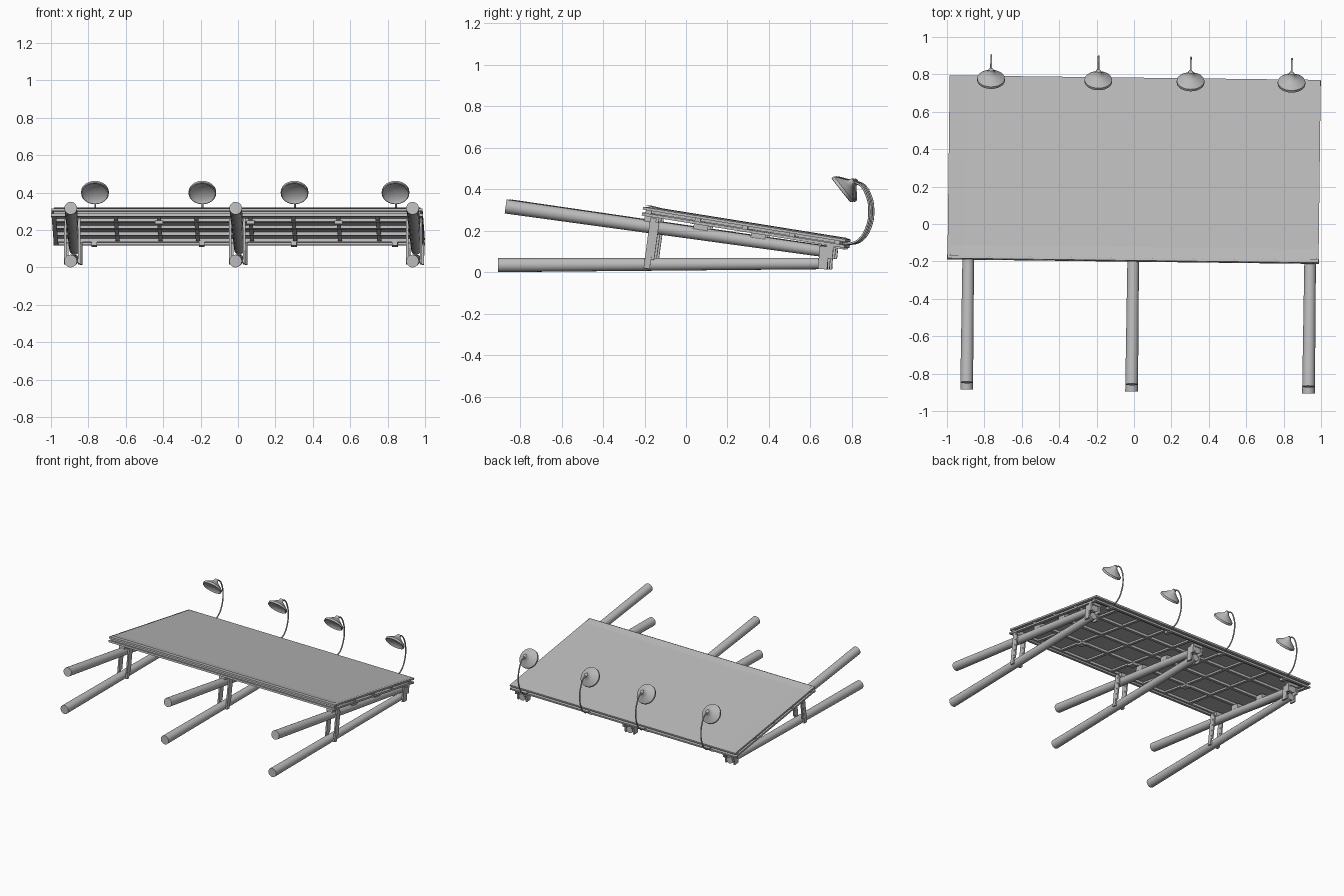
import bpy, bmesh, math
from mathutils import Matrix, Vector

if "Cube" in bpy.data.objects:
    bpy.data.objects.remove(bpy.data.objects["Cube"])

grey = bpy.data.materials.new("weathered grey")
grey.diffuse_color = (0.5, 0.5, 0.5, 1)
grey.use_nodes = True
grey.node_tree.nodes["Principled BSDF"].inputs["Base Color"].default_value = grey.diffuse_color
YAW = Matrix.Rotation(math.radians(-0.7), 4, 'Z')      # whole wreck lies slightly skewed
TILT = math.radians(-9.1)
PANEL = YAW @ Matrix.Translation((-0.003, -0.195, 0.315)) @ Matrix.Rotation(TILT, 4, 'X')
LENGTH, HALF = 0.99, 0.992


def finish(name, bm, matrix, smooth=False):
    bmesh.ops.recalc_face_normals(bm, faces=bm.faces)
    mesh = bpy.data.meshes.new(name)
    bm.to_mesh(mesh)
    bm.free()
    mesh.materials.append(grey)
    obj = bpy.data.objects.new(name, mesh)
    bpy.context.collection.objects.link(obj)
    obj.matrix_world = matrix
    if smooth:
        bpy.ops.object.select_all(action='DESELECT')
        obj.select_set(True)
        bpy.context.view_layer.objects.active = obj
        bpy.ops.object.shade_smooth_by_angle(angle=math.radians(40))
    return obj


def box(name, lo, hi, matrix=PANEL):
    lo, hi = Vector(lo), Vector(hi)
    bm = bmesh.new()
    bmesh.ops.create_cube(bm, size=1, matrix=Matrix.Translation((lo + hi) / 2)
                          @ Matrix.Diagonal((*(hi - lo), 1)))
    return finish(name, bm, matrix)


def along(a, b):
    """Frame whose z axis runs from a to b."""
    a, b = Vector(a), Vector(b)
    return YAW @ Matrix.Translation(a) @ (b - a).to_track_quat('Z', 'X').to_matrix().to_4x4(), (b - a).length


def pole(name, a, b, r1, r2):
    m, n = along(a, b)
    bm = bmesh.new()
    bmesh.ops.create_cone(bm, cap_ends=True, segments=20, radius1=r1, radius2=r2, depth=n,
                          matrix=Matrix.Translation((0, 0, n / 2)))
    finish(name, bm, m, True)


def bar(name, a, b, wx, wy):
    """Rectangular bar between two points in the same x plane."""
    a, b = Vector(a), Vector(b)
    d = b - a
    m = YAW @ Matrix.Translation(a) @ Matrix.Rotation(-math.atan2(d.y, d.z), 4, 'X')
    box(name, (-wx / 2, -wy / 2, 0), (wx / 2, wy / 2, d.length), m)


# Advertising board with a thin sheet, whose front edge curls up a little
box("board", (-HALF, 0, -0.013), (HALF, LENGTH, 0))
bm = bmesh.new()
bmesh.ops.create_grid(bm, x_segments=24, y_segments=16, size=1)
for v in bm.verts:
    x, t = v.co.x, (v.co.y + 1) / 2
    curl = max(0, 1 - t / 0.06) + max(0, abs(x) - 0.97) * 6
    v.co = (x * (HALF - 0.012), 0.012 + t * (LENGTH - 0.024), 0.003 + 0.005 * curl)
finish("poster_sheet", bm, PANEL)

# Long stringers beneath the board, with lower rails round the rim
for i, y in enumerate((0.03, 0.27, 0.5, 0.73, 0.95)):
    box(f"stringer_{i}", (-HALF + 0.01, y - 0.014, -0.03), (HALF - 0.01, y + 0.014, -0.013))
for y in (0.0, LENGTH - 0.025):
    box("edge_rail", (-HALF - 0.002, y, -0.042), (HALF + 0.002, y + 0.025, -0.028))
for s in (-1, 1):
    x = s * (HALF - 0.013)
    box("side_rail", (x - 0.012, 0.0, -0.042), (x + 0.012, LENGTH, -0.028))

# Cross battens
for x in (-0.65, -0.42, -0.22, 0.07, 0.3, 0.54, 0.75):
    box("cross_batten", (x - 0.011, 0.03, -0.026), (x + 0.011, 0.95, -0.013))
for x in (-0.42, 0.07, 0.54):
    box("batten_block", (x - 0.022, 0.24, -0.044), (x + 0.022, 0.30, -0.026))

# Three pairs of poles, joined by struts and clamps
for x in (-0.884, -0.002, 0.944):
    pole("upper_pole", (x, -0.858, 0.317), (x, 0.715, 0.095), 0.034, 0.027)
    pole("lower_pole", (x, -0.895, 0.0345), (x, 0.695, 0.042), 0.034, 0.027)
    for y in (0.05, 0.29, 0.57):
        box("pole_spacer", (x - 0.025, y - 0.035, -0.066), (x + 0.025, y + 0.035, -0.028))
    for s in (-1, 1):
        px = x + s * 0.037
        bar("front_strut", (px, -0.178, 0.018), (px, -0.145, 0.262), 0.012, 0.03)
        bar("front_brace", (px, -0.15, 0.06), (px, -0.125, 0.24), 0.01, 0.016)
        bar("rear_strut", (px, 0.67, 0.015), (px, 0.68, 0.125), 0.012, 0.045)
        bar("rear_clamp", (px, 0.705, 0.065), (px, 0.712, 0.13), 0.014, 0.025)
    box("rear_cross_block", (x - 0.043, 0.69, 0.115), (x + 0.043, 0.725, 0.135), YAW)

# Lamps: hollow bell shade on a curved arm
SHADE = [(0.0, 0.022), (0.05, 0.016), (0.066, 0.004), (0.070, 0.0), (0.074, 0.002),
         (0.074, 0.016), (0.058, 0.028), (0.036, 0.044), (0.018, 0.058),
         (0.013, 0.076), (0.0, 0.080)]
ARM = [(0.812, 0.437), (0.85, 0.42), (0.879, 0.375), (0.894, 0.30), (0.88, 0.215),
       (0.84, 0.155), (0.80, 0.138), (0.765, 0.14)]
for x in (-0.774, -0.2, 0.293, 0.833):
    m, n = along((x, 0.757, 0.395), (x, 0.818, 0.443))
    bm = bmesh.new()
    verts = [bm.verts.new((r, 0, z)) for r, z in SHADE]
    edges = [bm.edges.new(p) for p in zip(verts, verts[1:])]
    bmesh.ops.spin(bm, geom=verts + edges, cent=(0, 0, 0), axis=(0, 0, 1),
                   angle=math.tau, steps=24, use_merge=True)
    bmesh.ops.remove_doubles(bm, verts=bm.verts, dist=0.0005)
    finish("lamp_shade", bm, m, True)

    curve = bpy.data.curves.new("lamp_arm", 'CURVE')
    curve.dimensions = '3D'
    curve.bevel_depth = 0.005
    curve.bevel_resolution = 2
    curve.resolution_u = 5
    curve.use_fill_caps = True
    spline = curve.splines.new('BEZIER')
    spline.bezier_points.add(len(ARM) - 1)
    for p, (y, z) in zip(spline.bezier_points, ARM):
        p.co = (x, y, z)
        p.handle_left_type = p.handle_right_type = 'AUTO'
    curve.materials.append(grey)
    arm = bpy.data.objects.new("lamp_arm", curve)
    bpy.context.collection.objects.link(arm)
    arm.matrix_world = YAW
    box("lamp_bracket", (x - 0.015, 0.93, -0.05), (x + 0.015, 0.985, -0.03))
